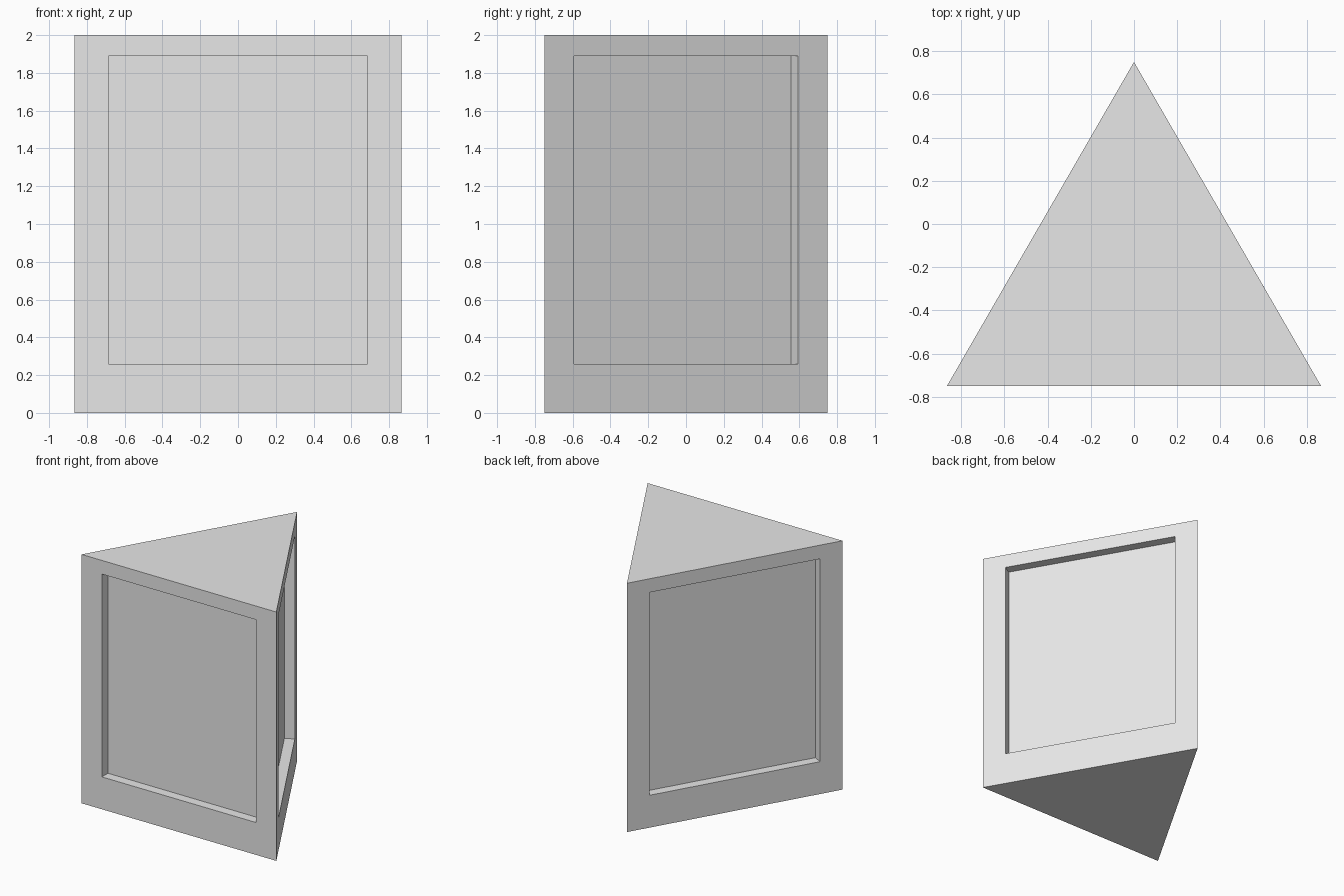
import bpy
import bmesh
from math import sin, cos, radians
from mathutils import Vector

default = bpy.data.objects.get("Cube")
if default:
    bpy.data.objects.remove(default, do_unlink=True)

HEIGHT = 2.0
HALF_WIDTH = 0.685             # recess half width along each side
SILL, HEAD = 0.26, 1.89        # recess bottom and top
DEPTH = 0.077

grey = bpy.data.materials.new("light grey")
grey.use_nodes = True
colour = (0.8, 0.8, 0.8, 1)
grey.diffuse_color = colour
grey.node_tree.nodes["Principled BSDF"].inputs["Base Color"].default_value = colour

bm = bmesh.new()

# Triangular prism: base triangle extruded upward
corners = [bm.verts.new((cos(radians(a)), sin(radians(a)) - 0.25, 0))
           for a in (90, 210, 330)]
base = bm.faces.new(corners)
lifted = bmesh.ops.extrude_face_region(bm, geom=[base], use_keep_orig=True)
bmesh.ops.translate(bm, vec=(0, 0, HEIGHT),
                    verts=[v for v in lifted["geom"] if isinstance(v, bmesh.types.BMVert)])
bmesh.ops.recalc_face_normals(bm, faces=bm.faces)

# Recessed rectangular panel in each upright side
for side in [f for f in bm.faces if abs(f.normal.z) < 0.5]:
    normal = side.normal.copy()
    centre = side.calc_center_median()
    along = Vector((0, 0, 1)).cross(normal)
    bmesh.ops.inset_individual(bm, faces=[side], thickness=0.1)
    for v in side.verts:
        across = HALF_WIDTH if (v.co - centre).dot(along) > 0 else -HALF_WIDTH
        z = HEAD if v.co.z > centre.z else SILL
        v.co = centre + along * across
        v.co.z = z
    panel = bmesh.ops.extrude_discrete_faces(bm, faces=[side])["faces"][0]
    bmesh.ops.translate(bm, vec=-normal * DEPTH, verts=panel.verts)

bmesh.ops.recalc_face_normals(bm, faces=bm.faces)
mesh = bpy.data.meshes.new("triangular_column")
bm.to_mesh(mesh)
bm.free()
mesh.materials.append(grey)
bpy.context.collection.objects.link(bpy.data.objects.new("triangular_column", mesh))
